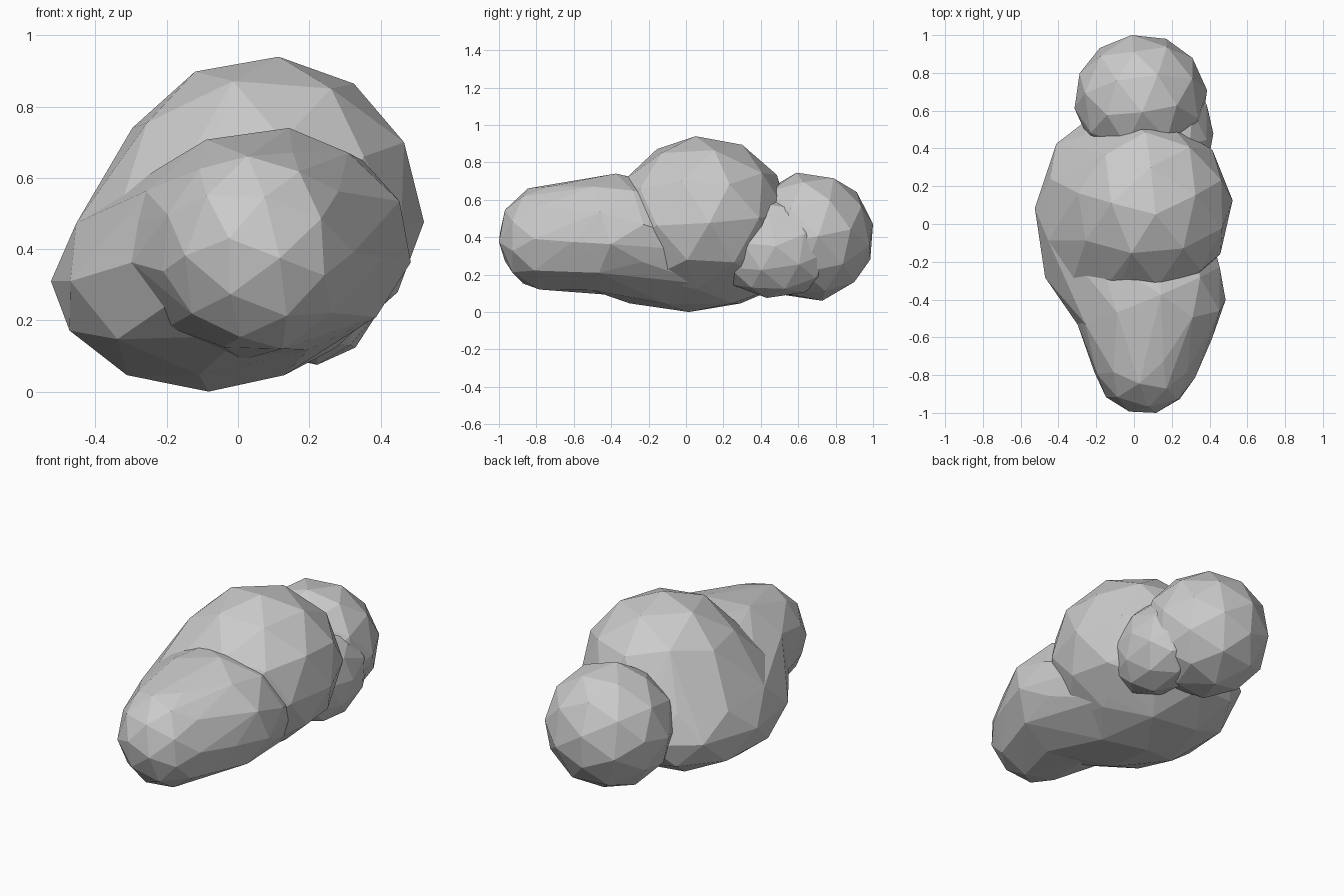
import bpy, bmesh
from mathutils import Euler, Vector

if "Cube" in bpy.data.objects:
    bpy.data.objects.remove(bpy.data.objects["Cube"])


def blob(lo, hi, turn):
    """Corner points of a faceted ball, turned and fitted to the box lo..hi."""
    bm = bmesh.new()
    bmesh.ops.create_icosphere(bm, subdivisions=2, radius=1)
    bmesh.ops.rotate(bm, verts=bm.verts, matrix=Euler(turn).to_matrix())
    pts = [v.co.copy() for v in bm.verts]
    bm.free()
    a = [min(p[i] for p in pts) for i in range(3)]
    b = [max(p[i] for p in pts) for i in range(3)]
    return [Vector([lo[i] + (p[i] - a[i]) / (b[i] - a[i]) * (hi[i] - lo[i])
                    for i in range(3)]) for p in pts]


def skin(name, *blobs):
    """Convex faceted skin stretched around one or more balls."""
    bm = bmesh.new()
    for pts in blobs:
        for p in pts:
            bm.verts.new(p)
    res = bmesh.ops.convex_hull(bm, input=bm.verts)
    junk = [g for g in set(res["geom_interior"] + res["geom_unused"])
            if isinstance(g, bmesh.types.BMVert)]
    bmesh.ops.delete(bm, geom=junk, context='VERTS')
    bmesh.ops.recalc_face_normals(bm, faces=bm.faces)
    mesh = bpy.data.meshes.new(name)
    bm.to_mesh(mesh)
    bm.free()
    ob = bpy.data.objects.new(name, mesh)
    bpy.context.collection.objects.link(ob)
    return ob


# the puffs: tall middle, wide base, rear ball, front shoulder, front ball
middle = blob((-0.37, -0.37, 0.08), (0.522, 0.54, 0.94), (0.1, 0.05, 0.4))
base = blob((-0.525, -0.58, 0.0), (0.36, 0.61, 0.62), (0, 0, 0.2))
rear = blob((-0.315, 0.32, 0.06), (0.387, 1.0, 0.745), (0.5, 0.3, 0.9))
rear_side = blob((0.0, 0.15, 0.075), (0.42, 0.8, 0.6), (0.2, 0.4, 0.1))
shoulder = blob((-0.33, -0.76, 0.09), (0.485, 0.0, 0.74), (0.35, 0.6, 0.1))
front = blob((-0.21, -1.0, 0.12), (0.325, -0.46, 0.675), (0.7, 0.15, 0.5))

# stretch skins over neighbours so the valleys between them are filled
body = skin("puffy_body", middle, base)
parts = [
    skin("flank", base, shoulder),
    skin("front_end", shoulder, front),
    skin("rear_puff", rear),
    skin("rear_fill", rear_side),
]

# fuse everything into one faceted skin
for part in parts:
    mod = body.modifiers.new("fuse", 'BOOLEAN')
    mod.operation = 'UNION'
    mod.solver = 'EXACT'
    mod.object = part
bpy.context.view_layer.update()
deps = bpy.context.evaluated_depsgraph_get()
fused = bpy.data.meshes.new_from_object(body.evaluated_get(deps))
body.modifiers.clear()
body.data = fused
for part in parts:
    bpy.data.objects.remove(part)

# keep flat facets
for poly in body.data.polygons:
    poly.use_smooth = False
